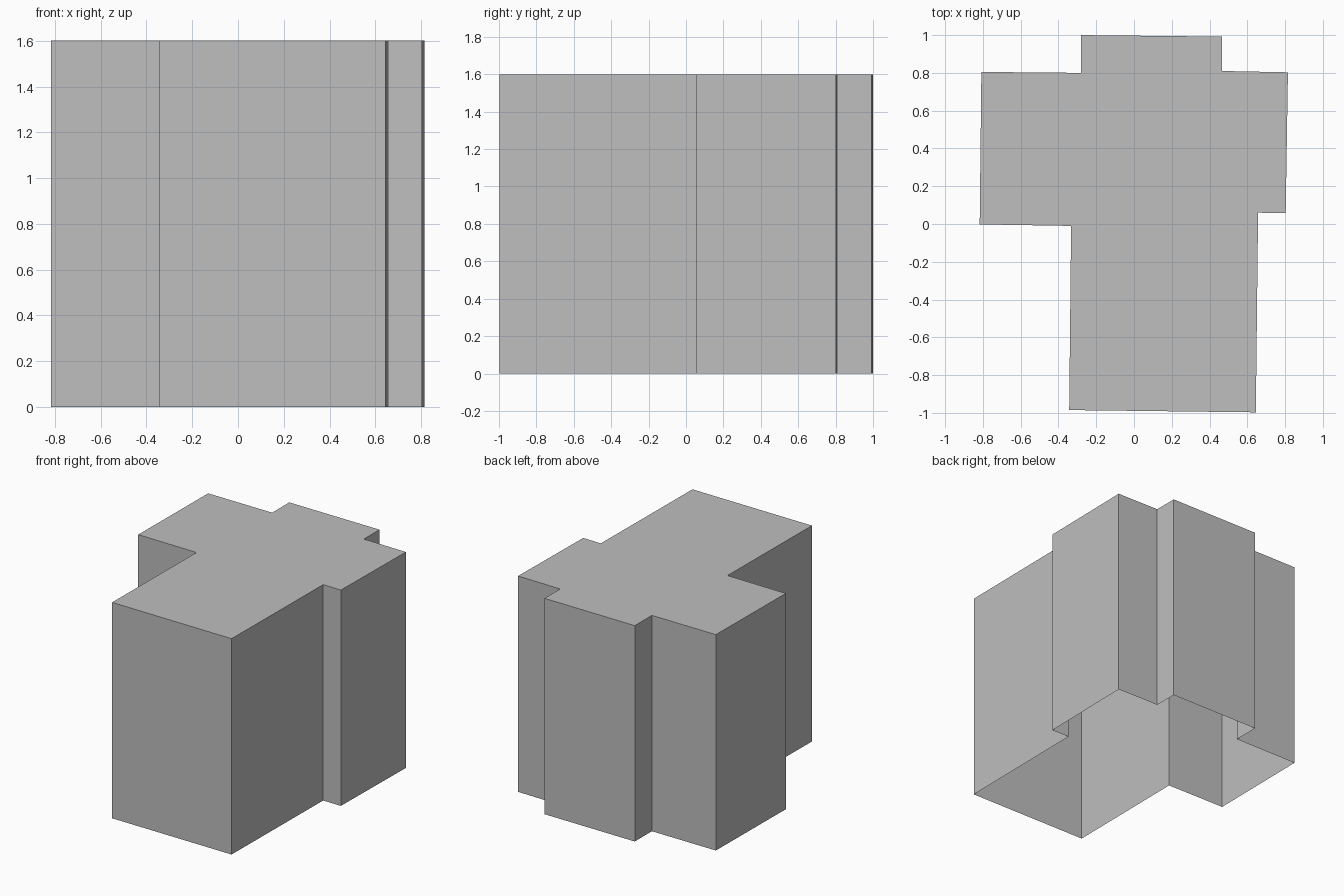
import bpy, bmesh

if "Cube" in bpy.data.objects:
    bpy.data.objects.remove(bpy.data.objects["Cube"], do_unlink=True)

# Plain grey material
grey = bpy.data.materials.new("light grey")
grey.use_nodes = True
colour = (0.52, 0.52, 0.52, 1)
grey.diffuse_color = colour
grey.node_tree.nodes["Principled BSDF"].inputs["Base Color"].default_value = colour

# Footprint: front wing, main block with two side wings, shallow back bay
HEIGHT = 1.6
footprint = [
    (-0.343, -0.985), (0.645, -0.997), (0.657, 0.06), (0.803, 0.057),
    (0.815, 0.803), (0.465, 0.81), (0.465, 0.992), (-0.28, 1.0),
    (-0.28, 0.8), (-0.808, 0.805), (-0.817, -0.002), (-0.333, -0.01),
]

# Walls and flat roof, left open underneath
bm = bmesh.new()
base = [bm.verts.new((x, y, 0)) for x, y in footprint]
roof = [bm.verts.new((x, y, HEIGHT)) for x, y in footprint]
for i in range(len(base)):
    j = (i + 1) % len(base)
    bm.faces.new((base[i], base[j], roof[j], roof[i]))
bm.faces.new(roof)

mesh = bpy.data.meshes.new("building_block")
bm.to_mesh(mesh)
bm.free()
mesh.materials.append(grey)
building = bpy.data.objects.new("building_block", mesh)
bpy.context.collection.objects.link(building)
